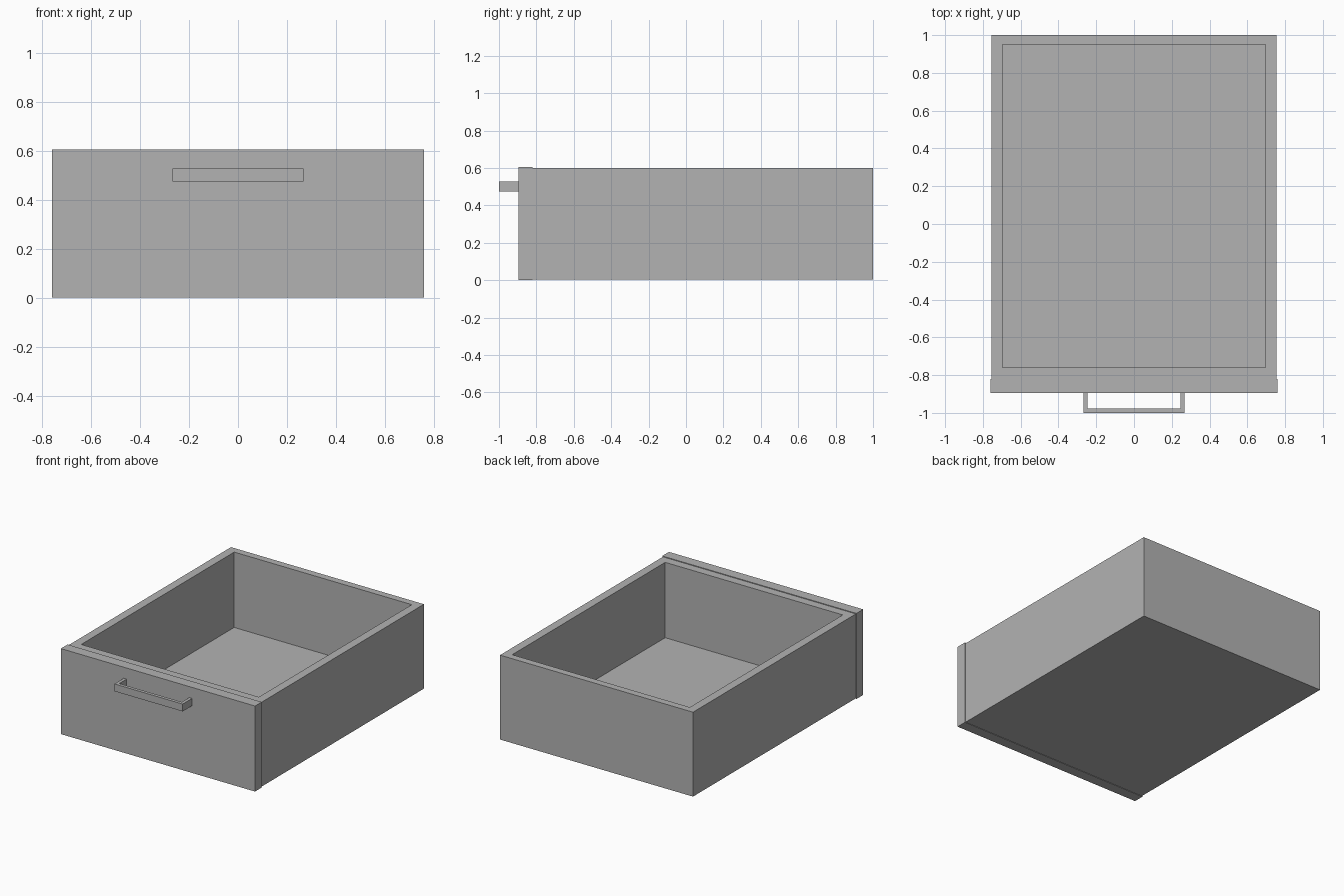
import bpy
import bmesh
from mathutils import Vector

cube = bpy.data.objects.get("Cube")
if cube:
    bpy.data.objects.remove(cube, do_unlink=True)

# One flat grey for the whole drawer
grey = bpy.data.materials.new("plain_grey")
grey.use_nodes = True
colour = (0.45, 0.45, 0.45, 1)
grey.diffuse_color = colour
grey.node_tree.nodes["Principled BSDF"].inputs["Base Color"].default_value = colour


def finish(name, bm):
    bmesh.ops.recalc_face_normals(bm, faces=bm.faces)
    mesh = bpy.data.meshes.new(name)
    bm.to_mesh(mesh)
    bm.free()
    mesh.materials.append(grey)
    obj = bpy.data.objects.new(name, mesh)
    bpy.context.collection.objects.link(obj)
    return obj


def block(low, high):
    """Box between two opposite corners."""
    low, high = Vector(low), Vector(high)
    bm = bmesh.new()
    bmesh.ops.create_cube(bm, size=1)
    bmesh.ops.scale(bm, vec=high - low, verts=bm.verts)
    bmesh.ops.translate(bm, vec=(low + high) / 2, verts=bm.verts)
    return bm


# Open tray: inset the top face, shape the rim, then sink the floor
bm = block((-0.755, -0.82, 0.003), (0.755, 1, 0.6))
top = max(bm.faces, key=lambda f: f.calc_center_median().z)
bmesh.ops.inset_individual(bm, faces=[top], thickness=0.05)
for v in top.verts:
    v.co.x = 0.695 if v.co.x > 0 else -0.695
    v.co.y = 0.95 if v.co.y > 0 else -0.76
floor = bmesh.ops.extrude_discrete_faces(bm, faces=[top])["faces"][0]
for v in floor.verts:
    v.co.z = 0.067
finish("drawer_tray", bm)

# Front panel, slightly larger than the tray
finish("front_panel", block((-0.76, -0.895, 0), (0.76, -0.82, 0.605)))

# Square handle: bar with a post at each end
finish("handle_bar", block((-0.267, -1, 0.475), (0.267, -0.977, 0.527)))
for name, x in (("handle_post_right", -0.267), ("handle_post_left", 0.245)):
    finish(name, block((x, -0.977, 0.475), (x + 0.022, -0.895, 0.527)))
